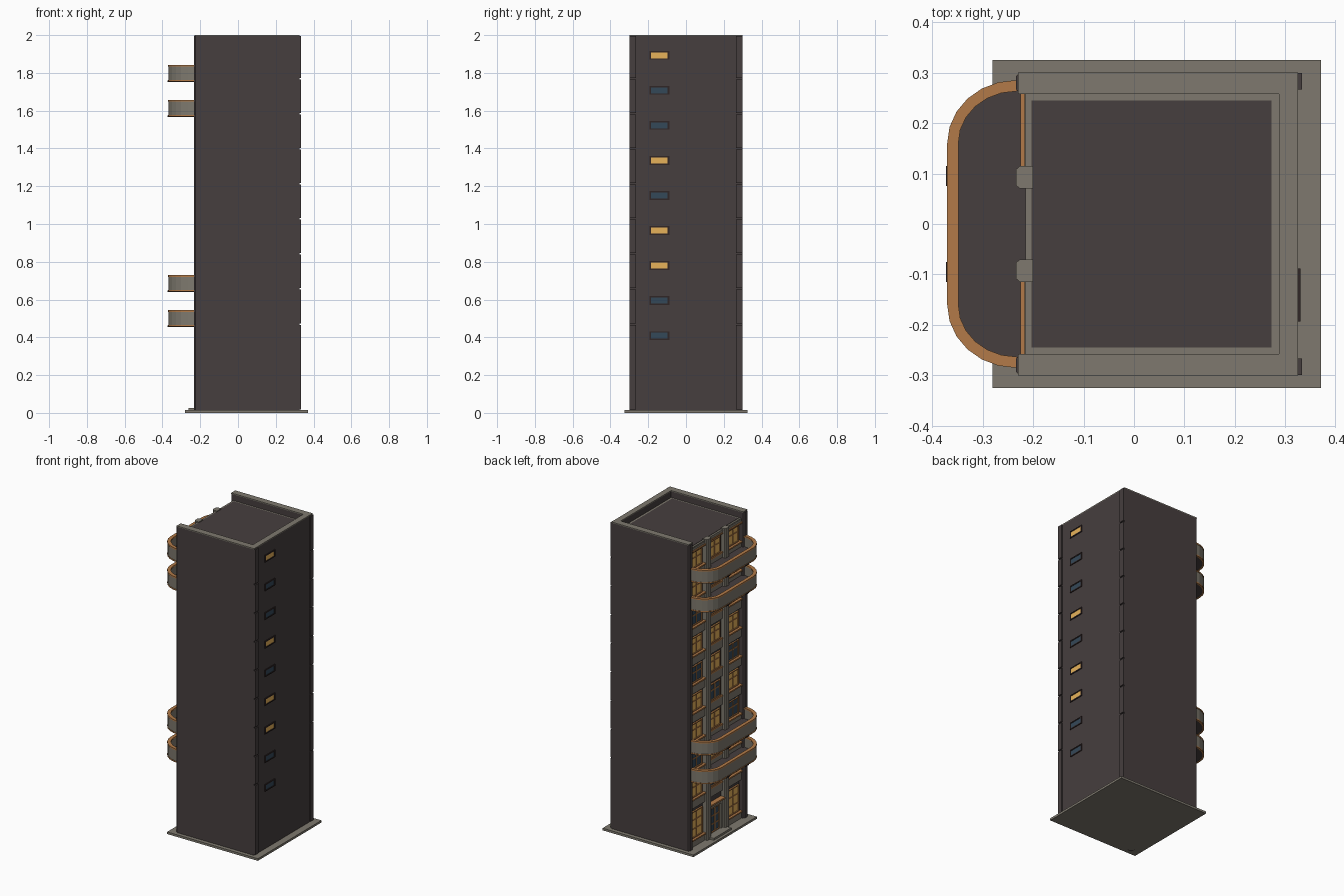
import bpy, bmesh, math

if "Cube" in bpy.data.objects:
    bpy.data.objects.remove(bpy.data.objects["Cube"])

def mat(name, r, g, b):
    m = bpy.data.materials.new(name)
    lin = [((c / 255 + 0.055) / 1.055) ** 2.4 for c in (r, g, b)]
    m.diffuse_color = (*lin, 1)
    m.use_nodes = True
    m.node_tree.nodes["Principled BSDF"].inputs["Base Color"].default_value = m.diffuse_color
    return m

WALL = mat("dark_wall", 70, 62, 62)
STONE = mat("grey_stone", 126, 121, 110)
COPPER = mat("copper_trim", 178, 122, 72)
GLASS = mat("dark_glass", 52, 72, 88)
LIT = mat("lit_glass", 236, 182, 92)
FRAME = mat("dark_frame", 48, 38, 38)

def make(name, bm, material):
    bmesh.ops.recalc_face_normals(bm, faces=bm.faces)
    me = bpy.data.meshes.new(name)
    bm.to_mesh(me)
    bm.free()
    me.materials.append(material)
    ob = bpy.data.objects.new(name, me)
    bpy.context.collection.objects.link(ob)
    return ob

def add_box(bm, x0, x1, y0, y1, z0, z1):
    vs = bmesh.ops.create_cube(bm, size=1)["verts"]
    for v in vs:
        v.co = (x0 + (v.co.x + .5) * (x1 - x0), y0 + (v.co.y + .5) * (y1 - y0),
                z0 + (v.co.z + .5) * (z1 - z0))

def boxes(name, material, *specs):
    bm = bmesh.new()
    for s in specs:
        add_box(bm, *s)
    return make(name, bm, material)

def prism(name, material, pts, z0, z1):
    bm = bmesh.new()
    f = bm.faces.new([bm.verts.new((x, y, z0)) for x, y in pts])
    up = bmesh.ops.extrude_face_region(bm, geom=[f])["geom"]
    bmesh.ops.translate(bm, vec=(0, 0, z1 - z0),
                        verts=[g for g in up if isinstance(g, bmesh.types.BMVert)])
    return make(name, bm, material)

F0, FH = 0.285, 0.1855          # first floor level and floor height
floors = [F0 + FH * i for i in range(9)]
ROOF = 1.955

# base, body and side walls
boxes("base_plate", STONE, (-.28, .37, -.325, .325, 0, .014))
boxes("door_step", STONE, (-.262, -.2, -.09, .09, .014, .027))
boxes("tower_body", WALL, (-.2, .325, -.295, .295, .005, 1.95))
for s, n in ((-1, "front"), (1, "rear")):
    y0, y1 = sorted((s * .258, s * .30))
    boxes(n + "_side_wall", WALL, (-.226, .325, y0, y1, .005, 1.994))
    boxes(n + "_parapet_cap", STONE, (-.23, .325, y0, y1, 1.994, 2))
boxes("back_parapet", WALL, (.287, .325, -.26, .26, 1.94, 1.994))
boxes("back_parapet_cap", STONE, (.287, .325, -.258, .258, 1.994, 2))

# roof deck with a pale border
boxes("roof_border", STONE, (-.215, .287, -.258, .258, 1.94, ROOF))
boxes("roof_deck", WALL, (-.203, .272, -.245, .245, ROOF - .005, ROOF + .002))

# pilasters with chamfered fronts on the facade
for i, y in enumerate((-.28, -.0925, .0925, .28)):
    w = .0225 if i in (1, 2) else .02
    prism(f"facade_pilaster_{i}", STONE if i in (1, 2) else WALL,
          [(-.2, y - w), (-.226, y - w), (-.234, y - w + .007),
           (-.234, y + w - .007), (-.226, y + w), (-.2, y + w)], 0,
          1.962 if i in (1, 2) else 1.994)

# back corner piers, split by a groove at each floor
levels = [.014] + floors[1:] + [1.998]
for s, n in ((-1, "front"), (1, "rear")):
    y0, y1 = sorted((s * .266, s * .299))
    boxes(n + "_back_pier", WALL, *[(.32, .333, y0, y1, a + .004, b - .004)
                                   for a, b in zip(levels, levels[1:])])

# small windows on the back
for i, z in enumerate(floors):
    c = z + .124
    boxes(f"back_window_frame_{i}", FRAME,
          (.32, .330, -.193, -.088, c + .016, c + .023), (.32, .330, -.193, -.088, c - .023, c - .016),
          (.32, .330, -.193, -.184, c - .016, c + .016), (.32, .330, -.097, -.088, c - .016, c + .016))
    boxes(f"back_window_pane_{i}", LIT if i in (2, 3, 5, 8) else GLASS,
          (.32, .327, -.184, -.097, c - .016, c + .016))

def window(name, yc, w, z0, z1, lit, rows=2):
    """Pane with copper frame, mullion and transom, facing -x."""
    a, b, t = yc - w / 2, yc + w / 2, .006
    boxes(name + "_pane", LIT if lit else GLASS, (-.204, -.199, a, b, z0, z1))
    bars = [(-.210, -.199, a, a + t, z0, z1), (-.210, -.199, b - t, b, z0, z1),
            (-.210, -.199, a, b, z1 - t, z1), (-.210, -.199, a, b, z0, z0 + t),
            (-.208, -.199, yc - t / 2, yc + t / 2, z0, z1)]
    for r in range(1, rows):
        zc = z0 + (z1 - z0) * (r / rows + (.1 if rows == 2 else 0))
        bars.append((-.208, -.199, a, b, zc - t / 2, zc + t / 2))
    boxes(name + "_frame", COPPER, *bars)

# facade bays: stone spandrels, copper sills and windows
bays = [("rear", .1865, .143, "LDLLDLDLL"), ("centre", 0, .14, "DLLDLLDDL"),
        ("front", -.1865, .143, "LLDLDLLDL")]
for n, yc, w, pattern in bays:
    a, b = yc - w / 2, yc + w / 2
    side = n != "centre"
    d = -.217 if side else -.211
    sill = -.225 if side else -.215
    boxes(n + "_spandrels", STONE, *[(d, -.199, a, b, z - .022, z + .032) for z in floors],
          (d, -.199, a, b, 1.932, 1.95))
    boxes(n + "_sills", COPPER, *[(sill, -.199, a, b, z + .032, z + .041) for z in floors],
          (sill, -.199, a, b, 1.926, 1.934))
    for i, z in enumerate(floors):
        window(f"{n}_window_{i + 1}", yc, w - .03, z + .041, z + .148, pattern[i] == "L")
    if side:
        boxes(n + "_ground_plinth", STONE, (d, -.199, a, b, .01, .055))
        boxes(n + "_ground_sill", COPPER, (sill, -.199, a, b, .055, .063))
        window(n + "_ground_window", yc, w - .025, .063, .235, True, 3)

# entrance door with a stone surround and canopy
window("entrance_door", 0, .09, .027, .185, False, 3)
boxes("door_surround", STONE, (-.216, -.199, -.07, -.05, .02, .2),
      (-.216, -.199, .05, .07, .02, .2), (-.216, -.199, -.07, .07, .19, .215))
boxes("door_canopy", COPPER, (-.232, -.199, -.07, .07, .215, .225))

def outline(inset):
    """Balcony plan: straight front with rounded corners."""
    rx, ry = .137 - inset, .125 - inset
    arc = [(-.233 - rx * math.sin(t), .16 + ry * math.cos(t))
           for t in (math.pi / 2 * k / 6 for k in range(7))]
    pts = [(-.205, .16 + ry)] + arc
    return pts + [(x, -y) for x, y in reversed(pts)]

def rail(name, material, in0, in1, z0, z1):
    """Open U-shaped strip between two outlines."""
    prism(name, material, outline(in0) + outline(in1)[::-1], z0, z1)

# four rounded balconies
for i, k in enumerate((1, 2, 7, 8)):
    z = floors[k]
    prism(f"balcony_floor_{i}", WALL, outline(.004), z - .012, z + .003)
    rail(f"balcony_bottom_trim_{i}", COPPER, 0, .01, z - .014, z - .006)
    rail(f"balcony_wall_{i}", STONE, .002, .018, z - .006, z + .064)
    rail(f"balcony_rail_{i}", COPPER, 0, .022, z + .064, z + .073)
    boxes(f"balcony_bracket_{i}", FRAME, *[(-.372, -.21, y - .02, y + .02, z - .016, z - .008)
                                          for y in (-.095, .095)])
